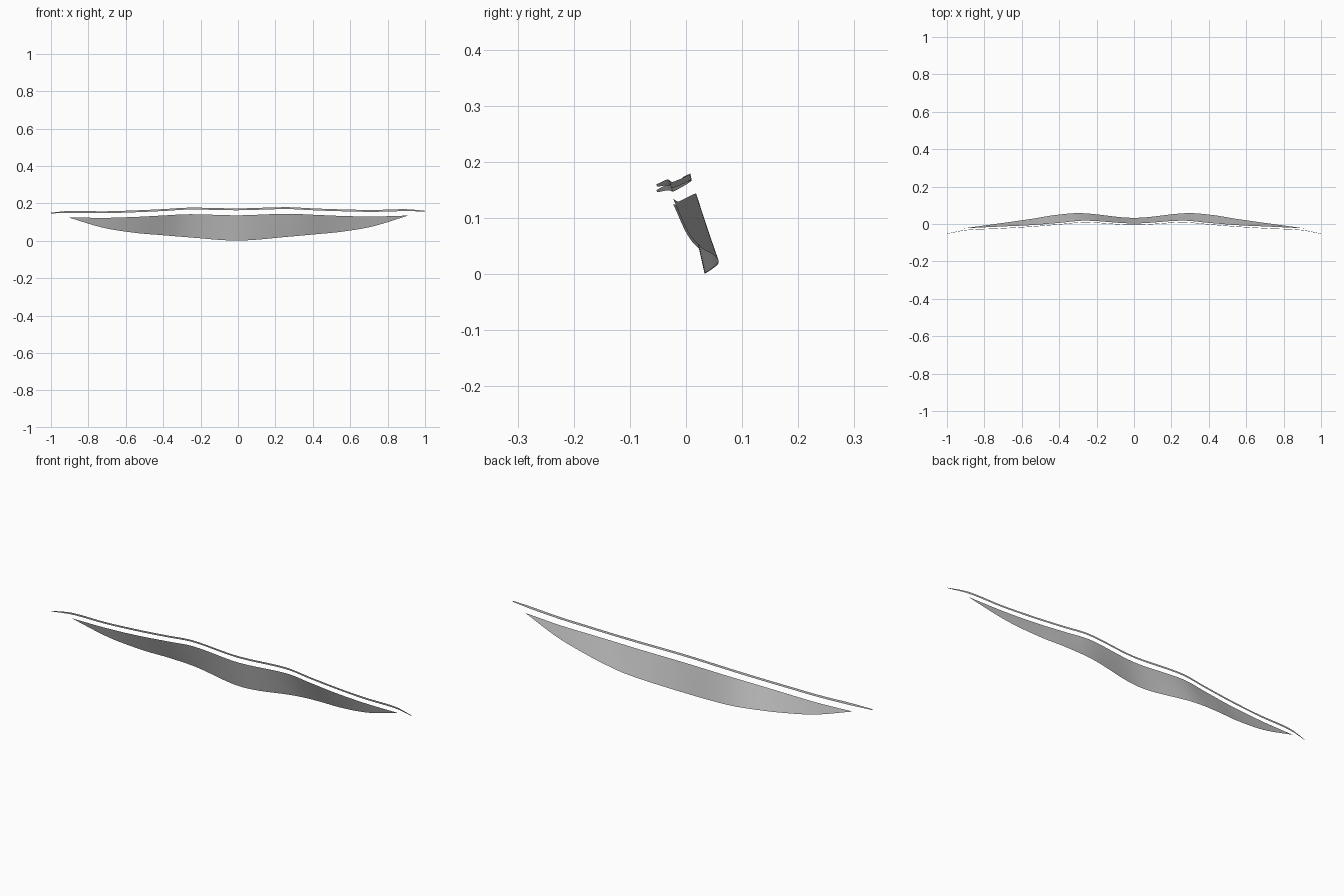
import bpy, bmesh

if "Cube" in bpy.data.objects:
    bpy.data.objects.remove(bpy.data.objects["Cube"])

grey = bpy.data.materials.new("mid grey")
grey.diffuse_color = (0.55, 0.55, 0.55, 1)
grey.use_nodes = True
grey.node_tree.nodes["Principled BSDF"].inputs["Base Color"].default_value = grey.diffuse_color
TILT = 0.005  # slight roll: right end sits a little higher


def curve(keys, x):
    """Smooth mirrored curve through (x, y, z) keys, Hermite with finite differences."""
    a = abs(x)
    k = [(-keys[1][0],) + keys[1][1:]] + keys
    i = next((n for n in range(1, len(k) - 1) if a <= k[n + 1][0] + 1e-9), len(k) - 2)
    p0, p1, p2 = k[i - 1], k[i], k[i + 1]
    p3 = k[i + 2] if i + 2 < len(k) else p2
    h = p2[0] - p1[0]
    t = (a - p1[0]) / h
    out = []
    for c in (1, 2):
        m1 = (p2[c] - p0[c]) / (p2[0] - p0[0]) * h
        m2 = (p3[c] - p1[c]) / (p3[0] - p1[0]) * h
        out.append((2*t**3 - 3*t**2 + 1) * p1[c] + (t**3 - 2*t**2 + t) * m1
                   + (3*t**2 - 2*t**3) * p2[c] + (t**3 - t**2) * m2)
    return out[0], out[1] + TILT * x


def sheet(name, top, bottom, rows, cols=80):
    """Thin surface ruled between two edge curves."""
    bm = bmesh.new()
    end = top[-1][0]
    grid = []
    for i in range(cols + 1):
        x = end * (2 * i / cols - 1)
        (ya, za), (yb, zb) = curve(top, x), curve(bottom, x)
        grid.append([bm.verts.new((x, ya + (yb - ya) * j / rows, za + (zb - za) * j / rows))
                     for j in range(rows + 1)])
    for a, b in zip(grid, grid[1:]):
        for j in range(rows):
            bm.faces.new((a[j], a[j + 1], b[j + 1], b[j])).smooth = True
    bmesh.ops.remove_doubles(bm, verts=bm.verts, dist=1e-5)
    me = bpy.data.meshes.new(name)
    bm.to_mesh(me)
    bm.free()
    me.materials.append(grey)
    ob = bpy.data.objects.new(name, me)
    bpy.context.collection.objects.link(ob)


# Crescent panel, leaning back towards its bottom edge
panel_top = [(0, 0.003, 0.136), (0.26, 0.018, 0.143), (0.4, 0.006, 0.137),
             (0.55, -0.006, 0.130), (0.72, -0.014, 0.126), (0.91, -0.023, 0.130)]
panel_bottom = [(0, 0.033, 0.001), (0.28, 0.058, 0.021), (0.42, 0.048, 0.033),
                (0.55, 0.027, 0.045), (0.72, 0.003, 0.073), (0.91, -0.023, 0.130)]
sheet("crescent_panel", panel_top, panel_bottom, 8)

# Narrow trim strip running above the panel
strip_top = [(0, -0.006, 0.173), (0.26, 0.008, 0.178), (0.4, -0.003, 0.171),
             (0.55, -0.015, 0.165), (0.72, -0.025, 0.161), (0.9, -0.034, 0.164),
             (1.0, -0.053, 0.155)]
strip_bottom = [(x, y + 0.002, z - (0.010 if x < 0.95 else 0.004)) for x, y, z in strip_top]
sheet("trim_strip", strip_top, strip_bottom, 1)
